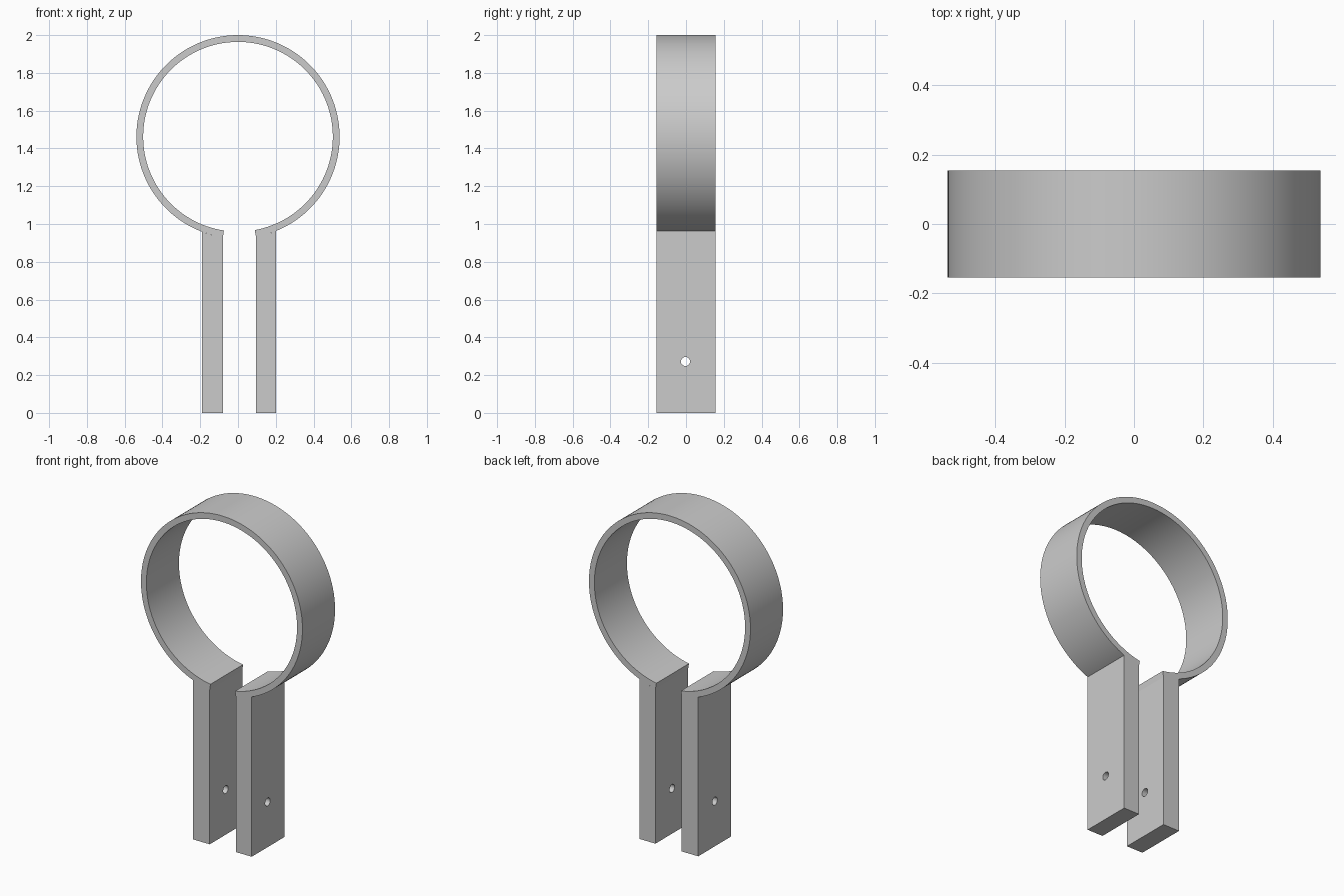
import bpy, bmesh, math

if "Cube" in bpy.data.objects:
    bpy.data.objects.remove(bpy.data.objects["Cube"])

CENTRE_Z, OUTER, INNER = 1.462, 0.538, 0.502
HALF_DEPTH = 0.155
LEGS = {"right_leg": (-0.19, -0.08), "left_leg": (0.095, 0.2)}

grey = bpy.data.materials.new("plain_grey")
grey.use_nodes = True
colour = (0.6, 0.6, 0.6, 1)
grey.diffuse_color = colour
grey.node_tree.nodes["Principled BSDF"].inputs["Base Color"].default_value = colour


def arc(radius, start, end, steps):
    """Points on the ring, with angles measured from straight down."""
    angles = [start + (end - start) * i / steps for i in range(steps + 1)]
    return [(radius * math.sin(a), CENTRE_Z - radius * math.cos(a)) for a in angles]


def extrude_profile(name, outline):
    """Solid from an x-z outline, extruded through the full depth."""
    bm = bmesh.new()
    face = bm.faces.new([bm.verts.new((x, -HALF_DEPTH, z)) for x, z in outline])
    out = bmesh.ops.extrude_face_region(bm, geom=[face], use_keep_orig=True)
    verts = [v for v in out["geom"] if isinstance(v, bmesh.types.BMVert)]
    bmesh.ops.translate(bm, verts=verts, vec=(0, 2 * HALF_DEPTH, 0))
    bmesh.ops.recalc_face_normals(bm, faces=bm.faces)
    mesh = bpy.data.meshes.new(name)
    bm.to_mesh(mesh)
    bm.free()
    mesh.materials.append(grey)
    obj = bpy.data.objects.new(name, mesh)
    bpy.context.collection.objects.link(obj)
    return obj


def select(obj):
    bpy.ops.object.select_all(action="DESELECT")
    obj.select_set(True)
    bpy.context.view_layer.objects.active = obj


def angle_at(x):
    return math.asin(x / OUTER)


# Open clamp ring with radial ends above the gap
start = angle_at(LEGS["left_leg"][0])
end = 2 * math.pi + angle_at(LEGS["right_leg"][1])
ring = extrude_profile("clamp_ring", arc(OUTER, start, end, 128) + arc(INNER, end, start, 128))

# Bolt hole cutter through both legs
bpy.ops.mesh.primitive_cylinder_add(vertices=32, radius=0.024, depth=1,
                                    location=(0, -0.003, 0.272),
                                    rotation=(0, math.pi / 2, 0))
cutter = bpy.context.object
cutter.name = "bolt_hole_cutter"
cutter.hide_render = True
cutter.data.materials.append(grey)

# Legs with tops that follow the underside of the ring
parts = [ring]
for name, (x0, x1) in LEGS.items():
    top = arc(OUTER, angle_at(x1), angle_at(x0), 8)
    leg = extrude_profile(name, [(x0, 0), (x1, 0)] + top)
    hole = leg.modifiers.new("bolt_hole", "BOOLEAN")
    hole.operation = "DIFFERENCE"
    hole.solver = "EXACT"
    hole.object = cutter
    select(leg)
    bpy.ops.object.modifier_apply(modifier=hole.name)
    parts.append(leg)
bpy.data.objects.remove(cutter)

for part in parts:
    select(part)
    bpy.ops.object.shade_smooth_by_angle(angle=math.radians(30))
